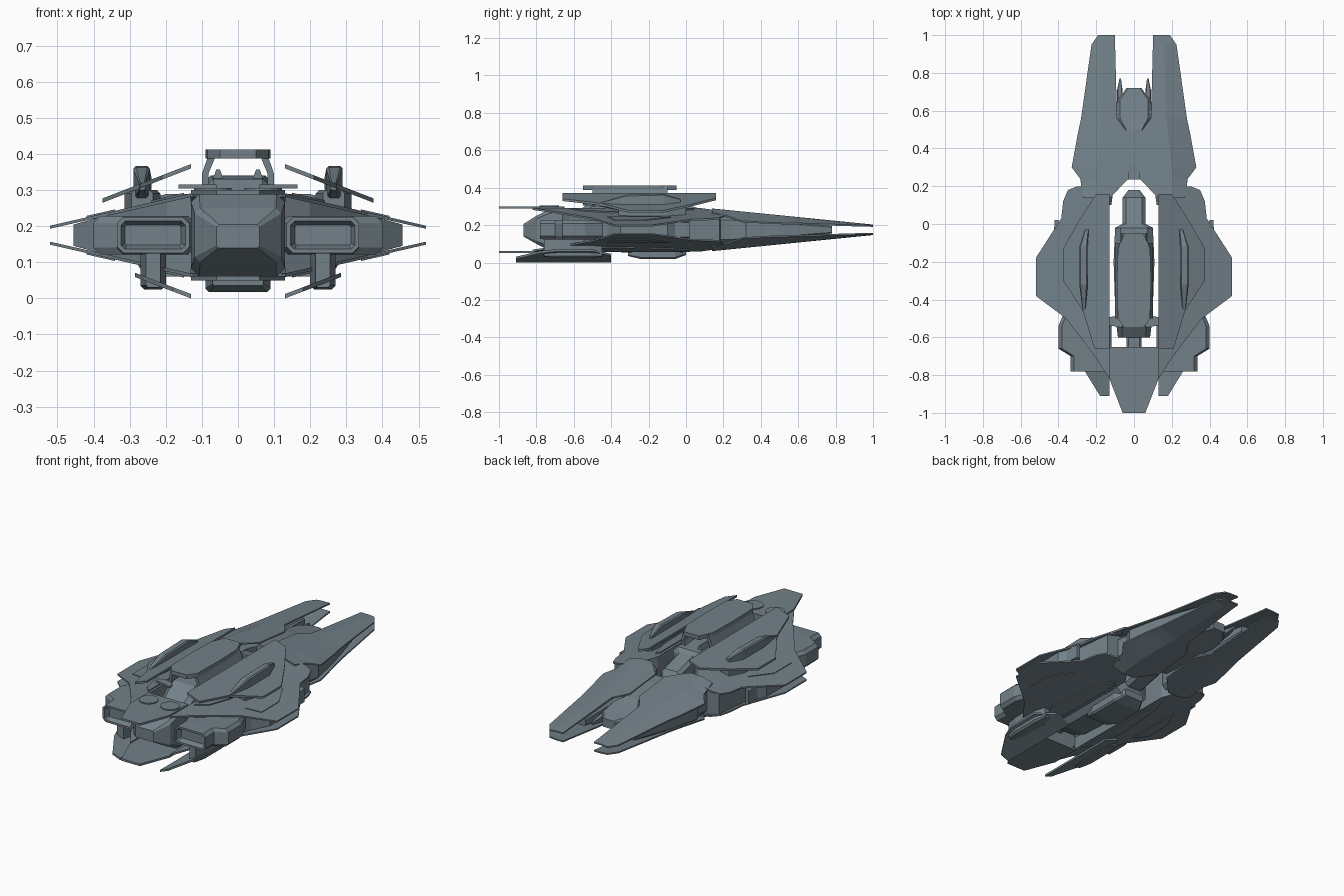
import bpy, bmesh, math

if "Cube" in bpy.data.objects:
    bpy.data.objects.remove(bpy.data.objects["Cube"])

MID = 0.175  # height of the hull's mirror plane

paint = bpy.data.materials.new("hull_grey")
paint.diffuse_color = (0.17, 0.22, 0.25, 1)
paint.use_nodes = True
paint.node_tree.nodes["Principled BSDF"].inputs["Base Color"].default_value = paint.diffuse_color


def finish(name, bm, mx=True, mz=False):
    """Turn a bmesh into an object, mirrored in x and/or about the hull mid plane."""
    bmesh.ops.recalc_face_normals(bm, faces=bm.faces[:])
    for v in bm.verts:
        v.co.z -= MID
    me = bpy.data.meshes.new(name)
    bm.to_mesh(me)
    bm.free()
    me.materials.append(paint)
    ob = bpy.data.objects.new(name, me)
    ob.location.z = MID
    bpy.context.collection.objects.link(ob)
    if mx or mz:
        m = ob.modifiers.new("mirror", 'MIRROR')
        m.use_axis = (mx, False, mz)
        m.use_mirror_merge = False
    return ob


def skin(bm, rings):
    """Join equal rings of points into a closed solid."""
    vs = [[bm.verts.new(p) for p in r] for r in rings]
    n = len(vs[0])
    for a, b in zip(vs, vs[1:]):
        for i in range(n):
            j = (i + 1) % n
            bm.faces.new((a[i], a[j], b[j], b[i]))
    bm.faces.new(vs[0][::-1])
    bm.faces.new(vs[-1])


def slab(name, outline, top, bottom, mx=True, mz=False):
    """Plan outline with sloping top and bottom given as functions of x."""
    bm = bmesh.new()
    skin(bm, [[(x, y, f(x)) for x, y in outline] for f in (bottom, top)])
    return finish(name, bm, mx, mz)


def loft(name, sections, cut=0.3, mx=False, mz=False):
    """Chamfered box sections (y, centre x, half width, z0, z1) along y."""
    bm = bmesh.new()
    rings = []
    for y, cx, w, z0, z1 in sections:
        c = cut * min(w, (z1 - z0) / 2)
        rings.append([(cx + x, y, z) for x, z in (
            (-w + c, z0), (w - c, z0), (w, z0 + c), (w, z1 - c),
            (w - c, z1), (-w + c, z1), (-w, z1 - c), (-w, z0 + c))])
    skin(bm, rings)
    return finish(name, bm, mx, mz)


def along_y(name, profile, y0, y1, mx=True, mz=False):
    """Front (x, z) profile pulled along y."""
    bm = bmesh.new()
    skin(bm, [[(x, y, z) for x, z in profile] for y in (y0, y1)])
    return finish(name, bm, mx, mz)


def both(pts):
    """Complete a right half outline with its left half."""
    return pts + [(-x, y) for x, y in reversed(pts)]


def plane(z, x0, slope):
    return lambda x: z + slope * (x - x0)


# Armour plates over and under the hull
wing = [(.13, -.82), (.2, -.71), (.36, -.5), (.52, -.38), (.52, -.18), (.385, .03),
        (.375, .12), (.35, .18), (.3, .2), (.2, .19), (.13, .08)]
slab("wing_plates", wing, plane(.291, .13, -.23), plane(.281, .13, -.225), mz=True)
nose = both([(.06, -1), (.13, -.82), (.13, -.65)])
slab("nose_plates", nose, lambda x: .3, lambda x: .288, mx=False, mz=True)
panel = [(.15, -.62), (.2, -.56), (.24, -.4), (.21, -.08), (.17, .04), (.15, .02)]
slab("wing_panels", panel, plane(.297, .13, -.23), plane(.29, .13, -.23), mz=True)
panel = [(.34, -.42), (.42, -.38), (.42, -.22), (.35, -.08)]
slab("outer_wing_panels", panel, plane(.295, .13, -.23), plane(.29, .13, -.23), mz=True)

# Hull sides between the plates
hull = [(.13, -.66), (.2, -.62), (.36, -.45), (.4, -.38), (.4, -.15),
        (.36, .05), (.34, .18), (.2, .19), (.13, .08)]
slab("hull_side", hull, plane(.283, .13, -.23), plane(.067, .13, .23))
pod = [(.38, -.42), (.455, -.35), (.455, -.1), (.425, -.06), (.42, .02), (.4, .02), (.38, -.1)]
slab("outer_pod", pod, plane(.225, .38, -.27), plane(.125, .38, .27))

# Front pods with a recessed slot
pod = loft("front_pod", [(-.78, .235, .1, .125, .225), (-.7, .235, .1, .122, .228),
                         (-.66, .26, .14, .122, .228), (-.54, .26, .14, .122, .228),
                         (-.42, .25, .1, .122, .228)], cut=.35, mx=True)
bm = bmesh.new()
bm.from_mesh(pod.data)
front = [f for f in bm.faces if f.normal.y < -.95]
bmesh.ops.inset_region(bm, faces=front, thickness=.012)
bmesh.ops.inset_region(bm, faces=front, thickness=.012, depth=-.03)
bm.to_mesh(pod.data)
bm.free()

# Nose block, with round hatches above it
loft("nose_block", [(-.87, 0, .06, .14, .205), (-.8, 0, .12, .1, .25),
                    (-.72, 0, .13, .06, .289), (-.655, 0, .13, .06, .289)], cut=.2)
hatch = [(.07 + .052 * math.cos(a * math.pi / 8), -.73 + .052 * math.sin(a * math.pi / 8))
         for a in range(16)]
slab("nose_hatch", hatch, lambda x: .306, lambda x: .298)

# Central spine, keel and its link to the nose
loft("spine", [(-.6, 0, .085, .1, .26), (-.5, 0, .098, .06, .33), (-.2, 0, .108, .05, .34),
               (-.02, 0, .1, .05, .33), (0, 0, .06, .1, .31), (.14, 0, .06, .13, .27),
               (.18, 0, .03, .15, .21)])
loft("spine_link", [(-.67, 0, .04, .12, .25), (-.57, 0, .04, .12, .25)])
loft("keel", [(-.31, 0, .07, .035, .07), (-.24, 0, .09, .018, .08),
              (-.06, 0, .09, .018, .08), (.0, 0, .06, .04, .08)])
along_y("spine_ridge", [(.04, .33), (.05, .357), (.06, .357), (.07, .33)], -.45, -.05)

# Raised canopy arch
roof = both([(.05, -.55), (.085, -.5), (.09, -.3), (.085, -.13), (.05, -.05)])
slab("canopy_roof", roof, lambda x: .412, lambda x: .388, mx=False)
along_y("canopy_leg", [(.1, .31), (.1, .345), (.078, .408), (.056, .408), (.082, .345), (.082, .31)],
        -.5, -.1)
slab("canopy_foot", [(.06, -.55), (.165, -.53), (.165, -.5), (.06, -.48)],
     lambda x: .315, lambda x: .305)

# Canted upper wings with fins
upper = [(.13, .16), (.2, .16), (.29, .02), (.375, -.13), (.375, -.3), (.27, -.46),
         (.21, -.66), (.13, -.66)]
slab("upper_wing", upper, plane(.372, .13, -.388), plane(.36, .13, -.388))
loft("upper_fin", [(-.46, .265, .008, .3, .32), (-.32, .267, .022, .27, .362),
                   (-.12, .267, .022, .27, .367), (-.03, .25, .01, .3, .34)], mx=True)
loft("upper_pylon", [(-.36, .265, .03, .24, .3), (-.28, .265, .05, .23, .3),
                     (-.1, .265, .05, .23, .3), (.0, .25, .03, .24, .3)], mx=True)

# Canted lower fins
lower = [(.13, -.4), (.13, -.91), (.18, -.91), (.26, -.78), (.285, -.7), (.285, -.5), (.22, -.4)]
slab("lower_fin", lower, plane(.012, .13, .38), plane(.0, .13, .38))
loft("lower_pylon", [(-.76, .235, .02, .03, .13), (-.68, .235, .035, .025, .14),
                     (-.52, .235, .035, .025, .14), (-.45, .235, .02, .03, .1)], mx=True)

# Long tail prongs: a bent shell above and below a tapering core
rows = [(.14, .125, .2, .27, .02), (.24, .03, .2, .285, .035), (.3, .03, .2, .33, .05),
        (.48, .03, .18, .297, .042), (.56, .09, .17, .28, .035), (.95, .1, .16, .225, .008),
        (1, .1, .15, .19, .004)]
bm = bmesh.new()
rings = []
for y, xi, xm, xo, drop in rows:
    z = .293 - .1 * (y - .1)
    t = .008
    rings.append([(xi, y, z), (xm, y, z), (xo, y, z - drop),
                  (xo, y, z - drop - t), (xm, y, z - t), (xi, y, z - t)])
skin(bm, rings)
finish("tail_prong_shells", bm, True, True)
loft("tail_prong_core", [(.1, .2, .08, .1, .25), (.24, .18, .08, .1, .25),
                         (.32, .19, .11, .115, .235), (.5, .18, .09, .125, .225),
                         (.78, .16, .05, .155, .195)], mx=True)

# Tail block and spikes between the prongs
loft("tail_block", [(.235, 0, .045, .1, .27), (.32, 0, .055, .1, .265), (.5, 0, .06, .11, .245),
                    (.56, 0, .09, .12, .23), (.66, 0, .085, .14, .21), (.69, 0, .06, .145, .205),
                    (.72, 0, .04, .15, .2)])
loft("tail_spike", [(.6, .075, .018, .15, .2), (.71, .075, .014, .16, .19),
                    (.77, .073, .004, .17, .18)], mx=True)
